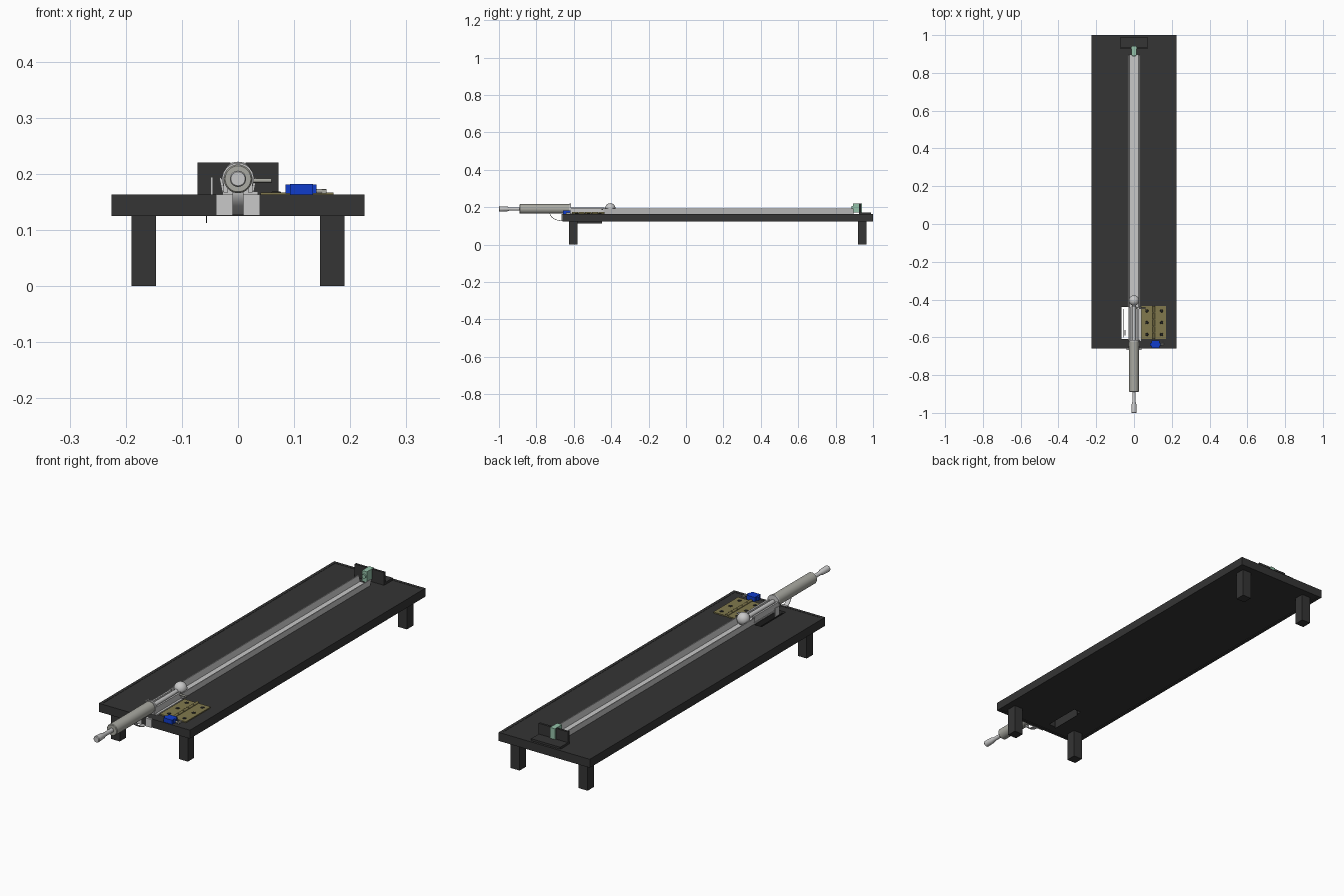
import bpy, bmesh, math
from mathutils import Vector

if "Cube" in bpy.data.objects:
    bpy.data.objects.remove(bpy.data.objects["Cube"])


def material(name, r, g, b):
    m = bpy.data.materials.new(name)
    m.diffuse_color = (r, g, b, 1)
    m.use_nodes = True
    m.node_tree.nodes["Principled BSDF"].inputs["Base Color"].default_value = m.diffuse_color
    return m


DARK = material("charcoal", 0.035, 0.035, 0.035)
LIGHT = material("light_grey", 0.58, 0.58, 0.58)
WARM = material("warm_grey", 0.40, 0.40, 0.36)
BRASS = material("dull_brass", 0.22, 0.19, 0.075)
BLUE = material("blue", 0.005, 0.045, 0.60)
GREEN = material("pale_green", 0.30, 0.54, 0.40)
HOLE = material("screw_dark", 0.02, 0.02, 0.018)


def finish(name, bm, mat, smooth=False):
    bmesh.ops.recalc_face_normals(bm, faces=bm.faces)
    me = bpy.data.meshes.new(name)
    bm.to_mesh(me)
    bm.free()
    me.materials.append(mat)
    ob = bpy.data.objects.new(name, me)
    bpy.context.collection.objects.link(ob)
    if smooth:
        bpy.ops.object.select_all(action='DESELECT')
        ob.select_set(True)
        bpy.context.view_layer.objects.active = ob
        bpy.ops.object.shade_smooth_by_angle(angle=math.radians(35))
    return ob


def box(name, mat, x, y, z):
    bm = bmesh.new()
    bmesh.ops.create_cube(bm, size=1)
    for v in bm.verts:
        v.co = [a[0] + (c + 0.5) * (a[1] - a[0]) for a, c in zip((x, y, z), v.co)]
    return finish(name, bm, mat)


def lathe(name, mat, profile, origin, axis, n=32):
    """Turn (distance along axis, radius) points into a closed round part."""
    bm = bmesh.new()
    q = Vector((0, 0, 1)).rotation_difference(Vector(axis))
    rings = []
    for d, r in profile:
        rings.append([bm.verts.new(Vector(origin) + q @ Vector((
            r * math.cos(2 * math.pi * i / n), r * math.sin(2 * math.pi * i / n), d)))
            for i in range(n)])
    for a, b in zip(rings, rings[1:]):
        for i in range(n):
            bm.faces.new((a[i], a[(i + 1) % n], b[(i + 1) % n], b[i]))
    bm.faces.new(rings[0])
    bm.faces.new(rings[-1])
    return finish(name, bm, mat, True)


def extrude(name, mat, section, axis, lo, hi, smooth=False):
    """Extrude a closed 2D section along x (section is y,z) or y (section is x,z)."""
    bm = bmesh.new()

    def ring(t):
        return [bm.verts.new((t, a, b) if axis == 'x' else (a, t, b)) for a, b in section]
    A, B = ring(lo), ring(hi)
    n = len(A)
    for i in range(n):
        bm.faces.new((A[i], A[(i + 1) % n], B[(i + 1) % n], B[i]))
    bm.faces.new(A)
    bm.faces.new(B)
    return finish(name, bm, mat, smooth)


# Table top: rim boards around a slightly recessed panel with a slot
for s in (-1, 1):
    box("side_rim", DARK, sorted((s * 0.225, s * 0.212)), (-0.66, 1.0), (0.125, 0.163))
box("front_rim", DARK, (-0.212, 0.212), (-0.66, -0.647), (0.125, 0.163))
box("back_rim", DARK, (-0.212, 0.212), (0.987, 1.0), (0.125, 0.163))
PZ = (0.128, 0.162)
box("panel_back", DARK, (-0.212, 0.212), (-0.44, 0.987), PZ)
box("panel_front", DARK, (-0.212, 0.212), (-0.647, -0.61), PZ)
box("panel_left", DARK, (-0.212, -0.065), (-0.61, -0.44), PZ)
box("panel_right", DARK, (-0.03, 0.212), (-0.61, -0.44), PZ)

# Legs
for s in (-1, 1):
    for y in (-0.625, 0.92):
        box("leg", DARK, sorted((s * 0.146, s * 0.19)), (y, y + 0.045), (0, 0.129))

# Hanging flap in the slot and its pin
box("slot_flap", DARK, (-0.057, -0.055), (-0.60, -0.45), (0.112, 0.16))
box("flap_pin", LIGHT, (-0.049, -0.045), (-0.59, -0.56), (0.155, 0.194))

# Long trough with leaning walls
trough = [(-0.027, 0.162), (0.027, 0.162), (0.0335, 0.193), (0.0295, 0.193),
          (0.0235, 0.167), (-0.0235, 0.167), (-0.0295, 0.193), (-0.0335, 0.193)]
extrude("trough", LIGHT, trough, 'y', -0.44, 0.895)

# Launching end: bed, fork arms, plunger rod, cross handle
box("launcher_bed", LIGHT, (-0.028, 0.036), (-0.62, -0.44), (0.162, 0.168))
for s in (-1, 1):
    box("fork_arm", LIGHT, sorted((s * 0.018, s * 0.026)), (-0.625, -0.44), (0.167, 0.195))
lathe("plunger_rod", LIGHT, [(0, 0.010), (0.19, 0.010)], (0, -0.625, 0.19), (0, 1, 0), 20)
lathe("cross_handle", WARM, [(0, 0.004), (0.06, 0.004)], (0, -0.447, 0.188), (1, 0, 0), 12)

# Ball resting in the trough
bm = bmesh.new()
bmesh.ops.create_uvsphere(bm, u_segments=32, v_segments=16, radius=0.0275)
bmesh.ops.translate(bm, verts=bm.verts, vec=(0, -0.405, 0.194))
finish("ball", bm, LIGHT, True)

# Barrel and pull knob
lathe("barrel", WARM, [(0, 0.023), (0.003, 0.0255), (0.267, 0.0255), (0.27, 0.023)],
      (0, -0.89, 0.191), (0, 1, 0))
lathe("barrel_collar", LIGHT, [(0, 0.0285), (0.008, 0.0285)], (0, -0.622, 0.191), (0, 1, 0))
lathe("pull_knob", LIGHT, [(0, 0.0125), (0.003, 0.0145), (0.045, 0.0125), (0.055, 0.009),
                           (0.115, 0.009)], (0, -1.0, 0.191), (0, 1, 0), 24)

# Front mounting plates and the curved strap below the barrel
for s in (-1, 1):
    box("front_plate", LIGHT, sorted((s * 0.010, s * 0.039)), (-0.666, -0.655), (0.126, 0.163))
arc = [(a * math.pi / 2) / 10 for a in range(11)]
outer = [(-0.66 - 0.070 * math.cos(t), 0.172 - 0.046 * math.sin(t)) for t in arc]
inner = [(-0.66 - 0.067 * math.cos(t), 0.172 - 0.043 * math.sin(t)) for t in reversed(arc)]
extrude("curved_strap", LIGHT, outer + inner, 'x', -0.010, 0.010, True)

# Brass hinge: two leaves, knuckles and screws
for x0, x1 in ((0.04, 0.103), (0.107, 0.17)):
    box("hinge_leaf", BRASS, (x0, x1), (-0.61, -0.435), (0.162, 0.167))
for i in range(5):
    lathe("hinge_knuckle", BRASS, [(0, 0.006), (0.033, 0.006)],
          (0.105, -0.61 + i * 0.0355, 0.169), (0, 1, 0), 16)
for x in (0.068, 0.146):
    for y in (-0.585, -0.522, -0.46):
        lathe("hinge_screw", HOLE, [(0, 0.009), (0.002, 0.007)],
              (x, y, 0.1665), (0, 0, 1), 16)

# Blue servo with mounting ears, shaft and horn
box("servo_body", BLUE, (0.093, 0.134), (-0.657, -0.618), (0.163, 0.182))
box("servo_ears", BLUE, (0.085, 0.140), (-0.645, -0.630), (0.165, 0.181))
lathe("servo_shaft", WARM, [(0, 0.004), (0.024, 0.004)], (0.134, -0.637, 0.169), (1, 0, 0), 12)
box("servo_horn", WARM, (0.150, 0.157), (-0.642, -0.618), (0.165, 0.172))

# End stop: notched angle bracket with a green sensor through it
box("stop_base", DARK, (-0.072, 0.072), (0.93, 0.99), (0.162, 0.172))
for s in (-1, 1):
    box("stop_plate", DARK, sorted((s * 0.013, s * 0.072)), (0.926, 0.936), (0.163, 0.22))
box("sensor_body", GREEN, (-0.012, 0.012), (0.892, 0.942), (0.172, 0.22))
lathe("sensor_button", GREEN, [(0, 0.009), (0.006, 0.009)], (0, 0.886, 0.198), (0, 1, 0), 16)
